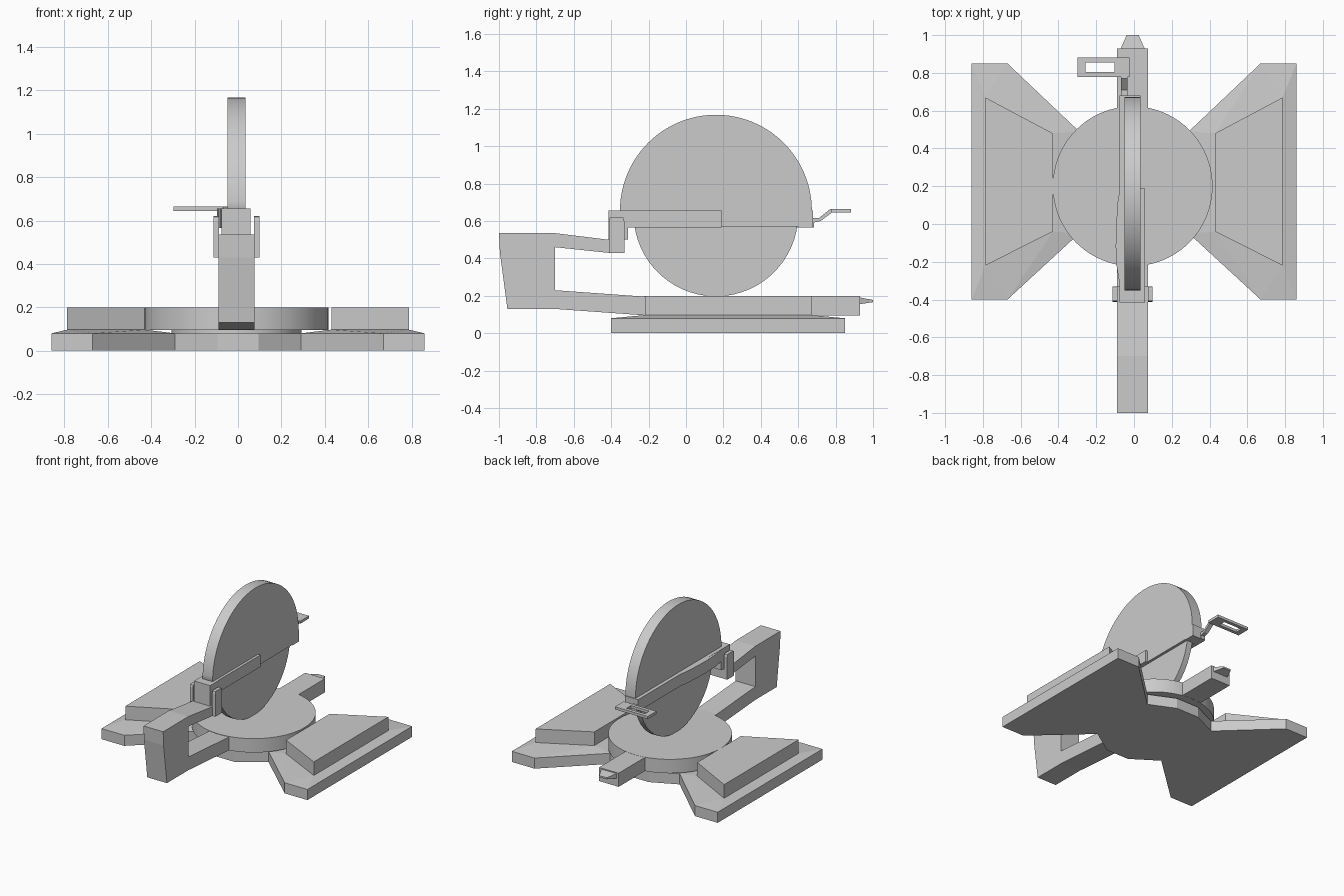
import bpy, bmesh, math

if "Cube" in bpy.data.objects:
    bpy.data.objects.remove(bpy.data.objects["Cube"])

CX = -0.007          # centre line of the saw arm
Y0 = 0.16            # blade centre in y


def finish(name, bm, smooth=False):
    bmesh.ops.recalc_face_normals(bm, faces=bm.faces)
    me = bpy.data.meshes.new(name)
    bm.to_mesh(me)
    bm.free()
    ob = bpy.data.objects.new(name, me)
    bpy.context.collection.objects.link(ob)
    if smooth:
        bpy.ops.object.select_all(action='DESELECT')
        bpy.context.view_layer.objects.active = ob
        ob.select_set(True)
        bpy.ops.object.shade_smooth_by_angle(angle=math.radians(35))
    return ob


def prism(name, pts, a, b, axis='z', smooth=False):
    """Extrude a 2D outline: (x, y) along z, or (y, z) along x."""
    bm = bmesh.new()
    place = (lambda p, d: (p[0], p[1], d)) if axis == 'z' else (lambda p, d: (d, p[0], p[1]))
    lo = [bm.verts.new(place(p, a)) for p in pts]
    hi = [bm.verts.new(place(p, b)) for p in pts]
    bm.faces.new(lo)
    bm.faces.new(hi)
    for i in range(len(pts)):
        j = (i + 1) % len(pts)
        bm.faces.new((lo[i], lo[j], hi[j], hi[i]))
    return finish(name, bm, smooth)


def box(name, x0, x1, y0, y1, z0, z1):
    return prism(name, [(x0, y0), (x1, y0), (x1, y1), (x0, y1)], z0, z1)


def hull(name, pts):
    bm = bmesh.new()
    for p in pts:
        bm.verts.new(p)
    bmesh.ops.convex_hull(bm, input=bm.verts)
    bmesh.ops.dissolve_limit(bm, angle_limit=0.01, verts=bm.verts, edges=bm.edges)
    return finish(name, bm)


def arc(cx, cy, r, a0, a1, n):
    return [(cx + r * math.cos(math.radians(a0 + (a1 - a0) * i / n)),
             cy + r * math.sin(math.radians(a0 + (a1 - a0) * i / n))) for i in range(n + 1)]


# Butterfly shaped base plate
half = [(0.095, -0.18), (0.29, -0.05), (0.67, -0.40), (0.86, -0.40),
        (0.86, 0.85), (0.67, 0.85), (0.29, 0.49), (0.095, 0.58)]
prism("base_plate", half + [(-x, y) for x, y in reversed(half)], 0, 0.08)

# Sloped wing tops and raised side tables
block = [(0.43, -0.04), (0.787, -0.22), (0.787, 0.67), (0.43, 0.48)]
for s, side in ((1, "right"), (-1, "left")):
    hull(side + "_wing_top", [(s * x, y, 0.08) for x, y in half[1:7]] +
         [(s * x, y, 0.097) for x, y in block])
    prism(side + "_table", [(s * x, y) for x, y in block], 0.09, 0.2)

# Turntable with pivot and rear tongue
prism("turntable_pivot", arc(CX, 0.2, 0.3, 0, 354, 59), 0.075, 0.1, smooth=True)
prism("turntable", arc(CX, 0.2, 0.423, 0, 356.25, 95), 0.095, 0.2, smooth=True)
box("tongue", CX - 0.082, CX + 0.082, 0.2, 0.93, 0.096, 0.199)
hull("pointer_tip", [(CX + s * w, y, z) for s in (-1, 1) for w, y, z in
     ((0.065, 0.925, 0.155), (0.065, 0.925, 0.192), (0.032, 1.0, 0.166), (0.032, 1.0, 0.178))])

# C-shaped support arm
prism("support_arm", [(-0.20, 0.197), (-0.24, 0.197), (-0.70, 0.23), (-0.70, 0.46),
                      (-0.415, 0.43), (-0.33, 0.43), (-0.33, 0.50), (-0.415, 0.50),
                      (-0.70, 0.535), (-1.0, 0.535), (-0.995, 0.43), (-0.955, 0.13),
                      (-0.70, 0.13), (-0.24, 0.097), (-0.20, 0.097)],
      CX - 0.082, CX + 0.082, 'x')

# Hinge block and side lugs
box("hinge_block", -0.076, 0.058, -0.415, -0.31, 0.50, 0.655)
lug = [(-0.412, 0.43), (-0.33, 0.43), (-0.33, 0.60)] + arc(-0.371, 0.60, 0.041, 25, 155, 8) + [(-0.412, 0.60)]
lug = [(y, min(z, 0.62)) for y, z in lug]
for s, side in ((1, "right"), (-1, "left")):
    prism(side + "_hinge_lug", lug, CX + s * 0.08, CX + s * 0.106, 'x')

# Upper guard and lower blade
prism("upper_guard", arc(Y0, 0.655, 0.513, 0, 180, 48) + [(-0.30, 0.57), (0.61, 0.57)],
      CX - 0.042, CX + 0.042, 'x', True)
prism("saw_blade", arc(Y0, 0.637, 0.44, 0, 354, 59), CX - 0.022, CX + 0.022, 'x', True)

# Bars running along both sides of the blade
box("left_bar", -0.076, -0.048, -0.415, 0.68, 0.565, 0.655)
box("right_bar", 0.034, 0.055, -0.415, 0.19, 0.565, 0.655)
box("rear_bar_end", -0.076, 0.035, 0.60, 0.68, 0.565, 0.655)
prism("left_cover", [(-0.074, 0.19), (-0.086, 0.12), (-0.094, 0.0), (-0.097, -0.12),
                     (-0.092, -0.22), (-0.078, -0.31)], 0.565, 0.655)

# Bent stem and looped grip
prism("grip_stem", [(0.67, 0.565), (0.685, 0.565), (0.685, 0.592), (0.72, 0.600), (0.78, 0.645),
                    (0.79, 0.645), (0.79, 0.663), (0.77, 0.663), (0.71, 0.615), (0.67, 0.615)],
      -0.068, -0.035, 'x')
for i, r in enumerate(((-0.298, -0.257, 0.778, 0.882), (-0.103, -0.024, 0.778, 0.882),
                       (-0.257, -0.103, 0.778, 0.804), (-0.257, -0.103, 0.856, 0.882))):
    box("grip_side_%d" % (i + 1), *r, 0.645, 0.665)
